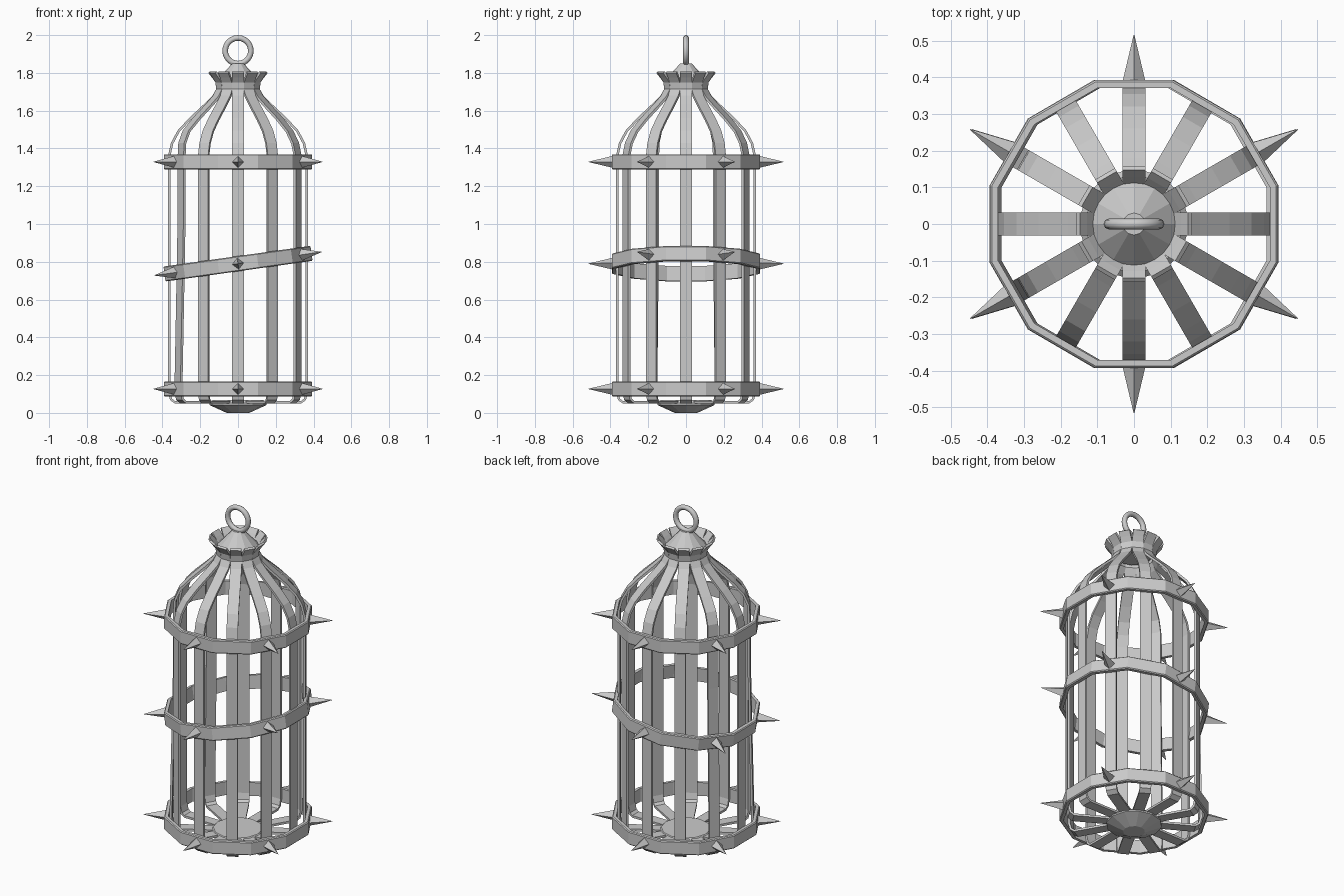
import bpy, bmesh, math
from mathutils import Matrix, Vector

if "Cube" in bpy.data.objects:
    bpy.data.objects.remove(bpy.data.objects["Cube"])


def make_object(name, bm):
    bmesh.ops.recalc_face_normals(bm, faces=bm.faces)
    mesh = bpy.data.meshes.new(name)
    bm.to_mesh(mesh)
    bm.free()
    ob = bpy.data.objects.new(name, mesh)
    bpy.context.collection.objects.link(ob)
    return ob


def lathe(name, profile, sides, closed, phase=0.0):
    """Faceted revolve of (radius, z) points; open profiles get end caps."""
    bm = bmesh.new()
    rings = []
    for r, z in profile:
        rings.append([bm.verts.new((r * math.cos(phase + math.tau * i / sides),
                                    r * math.sin(phase + math.tau * i / sides), z))
                      for i in range(sides)])
    pairs = list(zip(rings, rings[1:]))
    if closed:
        pairs.append((rings[-1], rings[0]))
    else:
        bm.faces.new(rings[0])
        bm.faces.new(rings[-1])
    for a, b in pairs:
        for i in range(sides):
            j = (i + 1) % sides
            bm.faces.new((a[i], a[j], b[j], b[i]))
    return make_object(name, bm)


# Flat bars: outer profile from the floor hub, up the side, over the dome, to the flared crown
BAR = [(0.10, 0.05), (0.335, 0.05), (0.36, 0.068), (0.371, 0.11), (0.371, 0.75),
       (0.371, 1.05), (0.371, 1.36), (0.355, 1.43), (0.32, 1.495), (0.26, 1.56),
       (0.18, 1.635), (0.135, 1.68), (0.115, 1.715), (0.12, 1.75), (0.138, 1.775), (0.158, 1.80)]


def flat_bar(name, angle, dent, width=0.062, thick=0.013):
    pts = [Vector(p) for p in BAR]
    for i, d in ((4, 0.7), (5, 1.0), (6, 1.0), (7, 0.4)):
        pts[i].x -= dent * d
    bm = bmesh.new()
    sections = []
    for i, p in enumerate(pts):
        t = (pts[min(i + 1, len(pts) - 1)] - pts[max(i - 1, 0)]).normalized()
        q = p + Vector((-t.y, t.x)) * thick
        w = width / 2
        sections.append([bm.verts.new(c) for c in
                         ((p.x, -w, p.y), (p.x, w, p.y), (q.x, w, q.y), (q.x, -w, q.y))])
    for a, b in zip(sections, sections[1:]):
        for i in range(4):
            j = (i + 1) % 4
            bm.faces.new((a[i], a[j], b[j], b[i]))
    bm.faces.new(sections[0])
    bm.faces.new(sections[-1])
    ob = make_object(name, bm)
    ob.rotation_euler.z = angle


for k in range(12):
    flat_bar(f"cage_bar_{k + 1}", math.radians(30 * k), 0.02 if k in (5, 7) else 0.0)


# Twelve-sided bands with six spikes each; the middle one hangs tilted
def band(name, z, tilt):
    c = 1 / math.cos(math.radians(15))
    h, ri, ro, b = 0.04, 0.371 * c, 0.393 * c, 0.005
    profile = [(ri, -h), (ro - b, -h), (ro, -h + b), (ro, h - b), (ro - b, h), (ri, h)]
    place = Matrix.Translation((0, 0, z)) @ Matrix.Rotation(math.radians(-tilt), 4, 'Y')
    lathe(name, profile, 12, True, math.radians(15)).matrix_world = place
    bm = bmesh.new()
    for k in range(6):
        m = (Matrix.Rotation(math.radians(30 + 60 * k), 4, 'Z')
             @ Matrix.Translation((0.451, 0, 0)) @ Matrix.Rotation(math.pi / 2, 4, 'Y'))
        bmesh.ops.create_cone(bm, cap_ends=True, segments=4, radius1=0.032,
                              radius2=0.001, depth=0.13, matrix=m)
    make_object(name + "_spikes", bm).matrix_world = place


band("bottom_band", 0.127, 0)
band("middle_band", 0.79, 8)
band("top_band", 1.329, 0)

# Floor hub and roof cap
lathe("floor_hub", [(0.06, 0.0), (0.152, 0.042), (0.152, 0.052), (0.135, 0.068)], 12, False)
lathe("roof_cap", [(0.09, 1.72), (0.118, 1.745), (0.118, 1.755), (0.03, 1.85)], 12, False)

# Hanging ring
bpy.ops.mesh.primitive_torus_add(major_segments=24, minor_segments=8, major_radius=0.068,
                                 minor_radius=0.015, location=(0, 0, 1.917),
                                 rotation=(math.pi / 2, 0, 0))
bpy.context.object.name = "hanging_ring"
bpy.ops.object.shade_smooth_by_angle(angle=math.radians(50))
